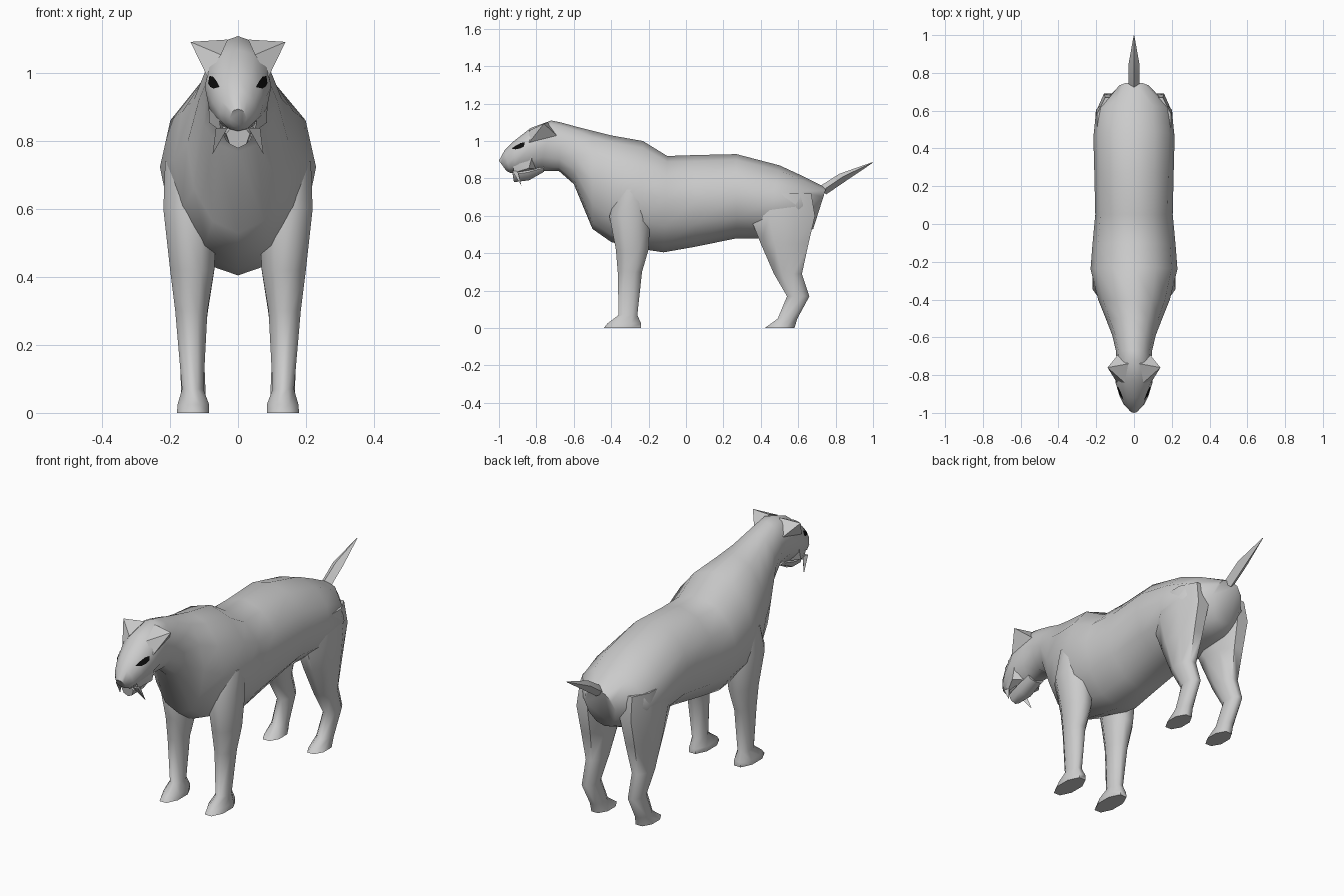
import bpy, bmesh, math
from mathutils import Vector
from mathutils.bvhtree import BVHTree


def material(name, rgb):
    m = bpy.data.materials.new(name)
    m.diffuse_color = (*rgb, 1)
    return m


GREY = material("grey_fur", (0.6, 0.6, 0.6))
BLACK = material("black_eye", (0.004, 0.004, 0.004))


def make(name, verts, faces, mat=GREY, angle=60):
    bm = bmesh.new()
    vs = [bm.verts.new(v) for v in verts]
    for f in faces:
        bm.faces.new([vs[i] for i in f])
    bmesh.ops.recalc_face_normals(bm, faces=bm.faces)
    me = bpy.data.meshes.new(name)
    bm.to_mesh(me)
    bm.free()
    me.materials.append(mat)
    ob = bpy.data.objects.new(name, me)
    bpy.context.collection.objects.link(ob)
    bpy.ops.object.select_all(action='DESELECT')
    ob.select_set(True)
    bpy.context.view_layer.objects.active = ob
    bpy.ops.object.shade_smooth_by_angle(angle=math.radians(angle))
    return ob


def loft(name, rings, angle=60):
    n = len(rings[0])
    verts = [v for r in rings for v in r]
    faces = [(k * n + i, k * n + (i + 1) % n, (k + 1) * n + (i + 1) % n, (k + 1) * n + i)
             for k in range(len(rings) - 1) for i in range(n)]
    faces += [tuple(range(n)), tuple(range(len(verts) - n, len(verts)))]
    return make(name, verts, faces, angle=angle)


def slice_ring(yt, zt, yb, zb, w, f, n=12):
    # Tilted cross-section from a top point to a bottom point; f places the widest level
    ring = []
    for i in range(n):
        a = 2 * math.pi * i / n
        c = math.cos(a)
        t = f - f * c if c > 0 else f - (1 - f) * c
        ring.append((w * math.sin(a), yt + (yb - yt) * t, zt + (zb - zt) * t))
    return ring


# Trunk, neck and head in one skin: top y, z, bottom y, z, half width, widest level
body = loft("body", [slice_ring(*s) for s in [
    (0.75, 0.75, 0.68, 0.53, 0.09, 0.45),
    (0.63, 0.81, 0.58, 0.49, 0.20, 0.5),
    (0.50, 0.87, 0.42, 0.48, 0.215, 0.5),
    (0.27, 0.93, 0.27, 0.48, 0.21, 0.5),
    (0.05, 0.925, 0.05, 0.435, 0.205, 0.5),
    (-0.10, 0.92, -0.12, 0.405, 0.22, 0.45),
    (-0.23, 1.0, -0.25, 0.425, 0.23, 0.48),
    (-0.40, 1.03, -0.40, 0.46, 0.19, 0.5),
    (-0.50, 1.055, -0.50, 0.53, 0.15, 0.5),
    (-0.58, 1.075, -0.60, 0.77, 0.115, 0.5),
    (-0.67, 1.10, -0.68, 0.84, 0.095, 0.5),
    (-0.72, 1.11, -0.78, 0.84, 0.092, 0.45),
    (-0.83, 1.07, -0.85, 0.83, 0.098, 0.45),
    (-0.92, 1.0, -0.91, 0.83, 0.075, 0.5),
    (-0.97, 0.95, -0.94, 0.83, 0.055, 0.55),
    (-1.0, 0.895, -0.96, 0.84, 0.025, 0.5)]])


def leg_ring(z, y0, y1, x0, x1, s, n=8):
    cx, cy = (x0 + x1) / 2, (y0 + y1) / 2
    ring = []
    for i in range(n):
        a = 2 * math.pi * (i + 0.5) / n
        ring.append((s * (cx + (x1 - x0) * 0.54 * math.cos(a)),
                     cy + (y1 - y0) * 0.54 * math.sin(a), z))
    return ring


# Legs: height, y range, x range
FRONT = [(0, -0.44, -0.24, 0.085, 0.18), (0.025, -0.42, -0.24, 0.085, 0.178),
         (0.07, -0.36, -0.26, 0.102, 0.165), (0.30, -0.365, -0.235, 0.09, 0.185),
         (0.42, -0.375, -0.20, 0.07, 0.20), (0.60, -0.41, -0.19, 0.06, 0.22),
         (0.74, -0.36, -0.2, 0.06, 0.215)]
HIND = [(0, 0.42, 0.58, 0.085, 0.175), (0.05, 0.49, 0.595, 0.095, 0.168),
        (0.17, 0.54, 0.66, 0.10, 0.17), (0.29, 0.47, 0.62, 0.09, 0.18),
        (0.45, 0.40, 0.655, 0.065, 0.195), (0.60, 0.34, 0.69, 0.05, 0.205),
        (0.72, 0.38, 0.67, 0.05, 0.195)]

tree = BVHTree.FromObject(body, bpy.context.evaluated_depsgraph_get())
for side, s in (("right", 1), ("left", -1)):
    loft("front_leg_" + side, [leg_ring(*r, s) for r in FRONT])
    loft("hind_leg_" + side, [leg_ring(*r, s) for r in HIND])

    # Ear: flared pyramid on the crown
    make("ear_" + side, [(s * x, y, z) for x, y, z in [
        (0.14, -0.76, 1.093), (0.03, -0.74, 1.10), (0.05, -0.84, 1.055),
        (0.09, -0.84, 0.99), (0.075, -0.68, 1.02)]],
        [(0, 1, 2), (0, 2, 3), (0, 3, 4), (0, 4, 1), (1, 2, 3, 4)], angle=50)

    # Jowl flap beside the jaw
    make("jowl_" + side, [(s * x, y, z) for x, y, z in [
        (0.09, -0.80, 1.0), (0.06, -0.93, 0.90), (0.05, -0.92, 0.83),
        (0.085, -0.84, 0.855), (0.04, -0.80, 0.85)]],
        [(0, 1, 3), (1, 2, 3), (0, 3, 4), (2, 4, 3), (0, 4, 2, 1)], angle=50)

    # Fang curving out of the upper lip
    make("fang_" + side, [(s * x, y, z) for x, y, z in [
        (0.03, -0.93, 0.84), (0.065, -0.93, 0.84), (0.055, -0.90, 0.84), (0.075, -0.88, 0.762)]],
        [(0, 1, 3), (1, 2, 3), (2, 0, 3), (0, 1, 2)], angle=30)

    # Slanted eye, a thin patch laid on the face
    pts = []
    for y, z in [(-0.93, 0.958), (-0.905, 0.975), (-0.88, 0.988), (-0.86, 0.992),
                 (-0.865, 0.97), (-0.885, 0.96), (-0.91, 0.955)]:
        hit, nor, _, _ = tree.ray_cast(Vector((s, y, z)), Vector((-s, 0, 0)))
        pts.append(hit + nor * 0.004)
    make("eye_" + side, pts, [(0, 1, 6), (1, 2, 5, 6), (2, 3, 4, 5)], BLACK)

# Lower jaw
loft("lower_jaw", [slice_ring(*r, n=8) for r in [
    (-0.76, 0.88, -0.76, 0.835, 0.05, 0.5), (-0.85, 0.86, -0.84, 0.79, 0.05, 0.4),
    (-0.93, 0.84, -0.92, 0.78, 0.035, 0.3)]], angle=50)

# Tail: flattened spike
loft("tail", [
    [(0, 0.71, 0.755), (0.03, 0.73, 0.735), (0, 0.75, 0.715), (-0.03, 0.73, 0.735)],
    [(0, 0.82, 0.825), (0.03, 0.84, 0.81), (0, 0.86, 0.79), (-0.03, 0.84, 0.81)],
    [(0, 0.996, 0.887), (0.002, 0.997, 0.885), (0, 0.998, 0.883), (-0.002, 0.997, 0.885)]])
